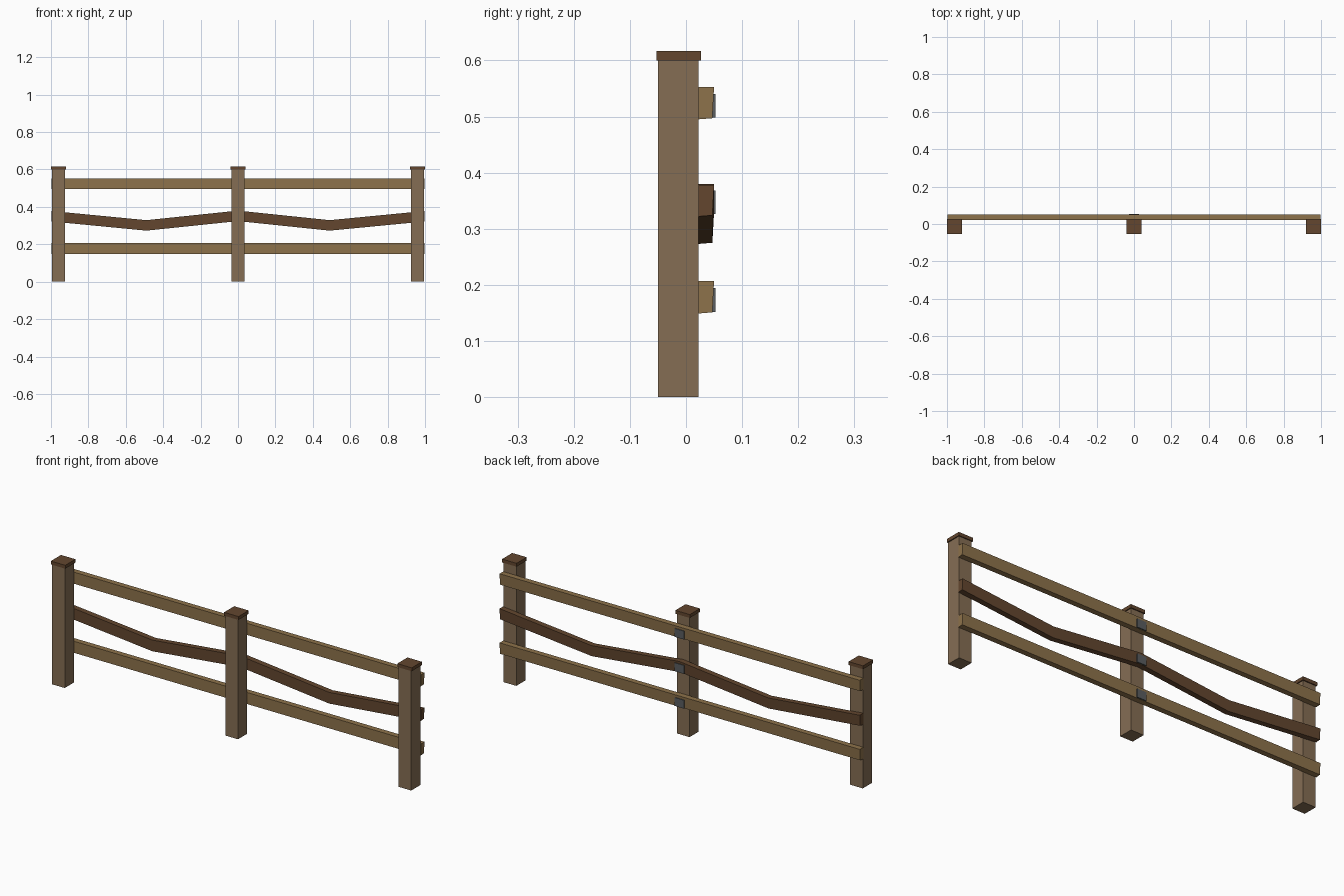
import bpy, bmesh

if "Cube" in bpy.data.objects:
    bpy.data.objects.remove(bpy.data.objects["Cube"])


def material(name, rgb):
    m = bpy.data.materials.new(name)
    m.diffuse_color = (*rgb, 1)
    m.use_nodes = True
    m.node_tree.nodes["Principled BSDF"].inputs["Base Color"].default_value = m.diffuse_color
    return m


post_wood = material("post_wood", (0.235, 0.155, 0.088))
rail_wood = material("rail_wood", (0.27, 0.17, 0.07))
dark_wood = material("dark_wood", (0.125, 0.062, 0.028))
metal = material("metal", (0.10, 0.11, 0.115))


def finish(name, bm, mat):
    bmesh.ops.recalc_face_normals(bm, faces=bm.faces)
    mesh = bpy.data.meshes.new(name)
    bm.to_mesh(mesh)
    bm.free()
    mesh.materials.append(mat)
    bpy.context.collection.objects.link(bpy.data.objects.new(name, mesh))


def box(name, x, y, z, mat):
    """Box from (min, max) ranges."""
    bm = bmesh.new()
    for v in bmesh.ops.create_cube(bm, size=1)["verts"]:
        v.co = [r[0] if c < 0 else r[1] for c, r in zip(v.co, (x, y, z))]
    finish(name, bm, mat)


def rail(name, stations, mat, half=0.029):
    """Plank swept through (x, centre z) stations, back face slightly worn."""
    section = [(0.022, -half), (0.047, -half + 0.002), (0.05, half), (0.022, half)]
    bm = bmesh.new()
    rings = [[bm.verts.new((x, y, z + dz)) for y, dz in section] for x, z in stations]
    for a, b in zip(rings, rings[1:]):
        for i in range(4):
            j = (i + 1) % 4
            bm.faces.new((a[i], a[j], b[j], b[i]))
    bm.faces.new(rings[0])
    bm.faces.new(rings[-1])
    finish(name, bm, mat)


# Posts with flat caps
for side, x in (("left", -0.96), ("middle", 0), ("right", 0.96)):
    box(side + "_post", (x - 0.035, x + 0.035), (-0.05, 0.022), (0, 0.6), post_wood)
    box(side + "_post_cap", (x - 0.04, x + 0.04), (-0.053, 0.027), (0.6, 0.617), dark_wood)

# Straight upper and lower rails, sagging middle rail
rail("top_rail", [(-0.998, 0.524), (0, 0.524), (0.998, 0.524)], rail_wood)
rail("bottom_rail", [(-0.998, 0.178), (0, 0.178), (0.998, 0.178)], rail_wood)
rail("sagging_rail", [(-0.998, 0.35), (-0.49, 0.301), (0, 0.352),
                      (0.49, 0.301), (0.998, 0.35)], dark_wood, 0.028)

# Metal joint plates behind the middle post
for part, z in (("top", 0.519), ("middle", 0.347), ("bottom", 0.173)):
    box(part + "_joint_plate", (-0.026, 0.026), (0.045, 0.053), (z - 0.021, z + 0.021), metal)
